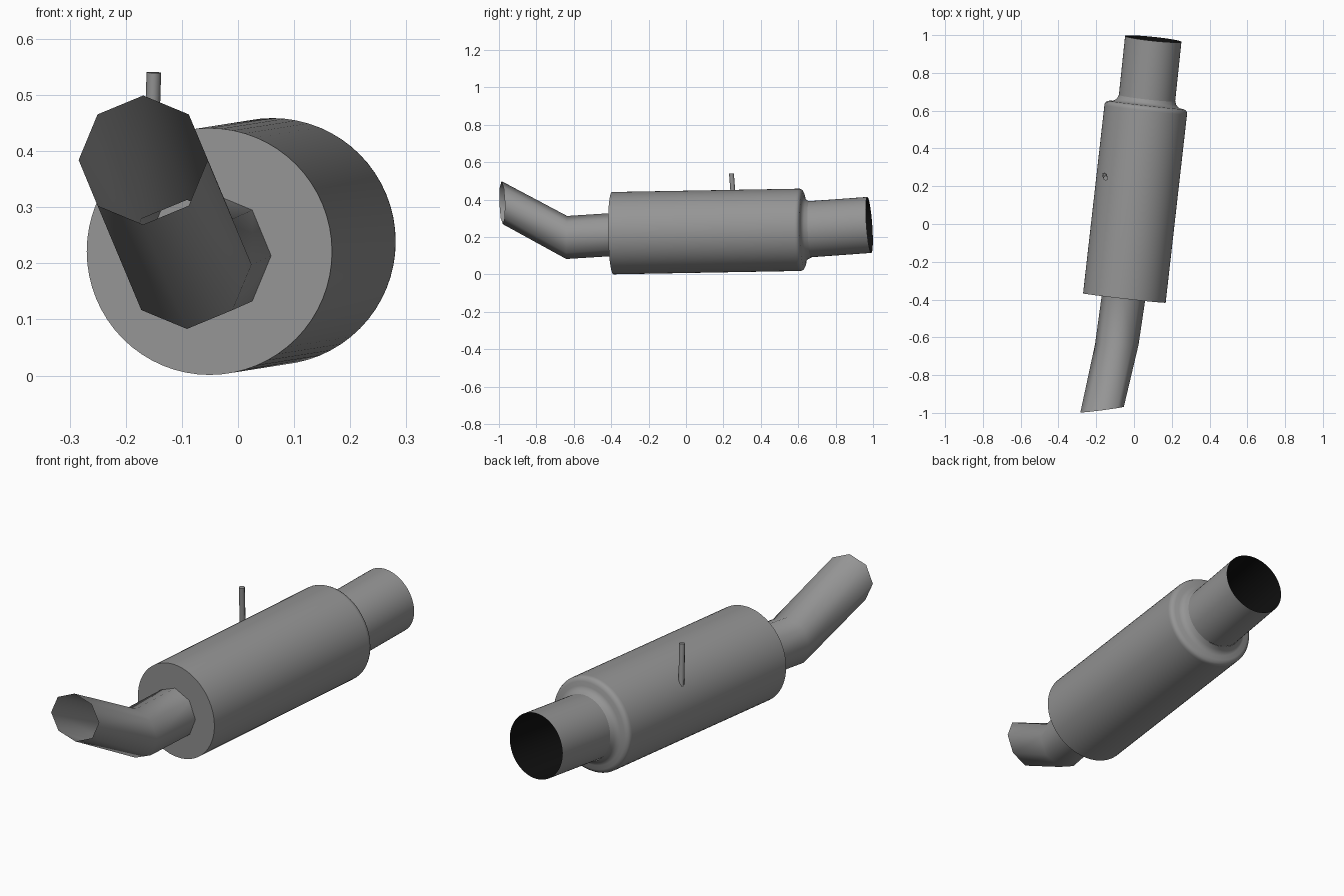
import bpy, bmesh, math
from mathutils import Vector

if "Cube" in bpy.data.objects:
    bpy.data.objects.remove(bpy.data.objects["Cube"])

# dark grey metal and black interior
metal = bpy.data.materials.new("dark_metal")
metal.diffuse_color = (0.3, 0.3, 0.3, 1)
metal.use_nodes = True
metal.node_tree.nodes["Principled BSDF"].inputs["Base Color"].default_value = metal.diffuse_color
black = bpy.data.materials.new("black")
black.diffuse_color = (0.005, 0.005, 0.005, 1)
black.use_nodes = True
black.node_tree.nodes["Principled BSDF"].inputs["Base Color"].default_value = black.diffuse_color


def finish(name, bm, angle=35, mat=metal):
    bmesh.ops.recalc_face_normals(bm, faces=bm.faces[:])
    mesh = bpy.data.meshes.new(name)
    bm.to_mesh(mesh)
    bm.free()
    ob = bpy.data.objects.new(name, mesh)
    bpy.context.collection.objects.link(ob)
    mesh.materials.append(mat)
    bpy.ops.object.select_all(action='DESELECT')
    ob.select_set(True)
    bpy.context.view_layer.objects.active = ob
    bpy.ops.object.shade_smooth_by_angle(angle=math.radians(angle))
    return ob


def loft(bm, rings, cap_start=False, cap_end=False):
    """Skin a list of closed point rings."""
    loops = [[bm.verts.new(p) for p in ring] for ring in rings]
    for a, b in zip(loops, loops[1:]):
        for i in range(len(a)):
            j = (i + 1) % len(a)
            bm.faces.new((a[i], a[j], b[j], b[i]))
    if cap_start:
        bm.faces.new(loops[0])
    if cap_end:
        bm.faces.new(loops[-1])


def circle(center, axis, r, n):
    axis = Vector(axis).normalized()
    u = axis.cross(Vector((0, 0, 1)))
    if u.length < 0.2:
        u = Vector((1, 0, 0)) - axis * axis.x
    u.normalize()
    v = u.cross(axis)
    return [Vector(center) + r * (math.cos(t) * u + math.sin(t) * v)
            for t in (2 * math.pi * i / n for i in range(n))]


def sheared_ring(center, r, n, slope_x, slope_z):
    """Circle in front view whose plane leans in y."""
    ring = []
    for i in range(n):
        x, z = r * math.cos(2 * math.pi * i / n), r * math.sin(2 * math.pi * i / n)
        ring.append(Vector(center) + Vector((x, slope_x * x + slope_z * z, z)))
    return ring


SIDES = 64
front = Vector((-0.051, -0.392, 0.221))
back = Vector((0.063, 0.613, 0.239))
axis = (back - front).normalized()

# muffler can with filleted rear shoulder
bm = bmesh.new()
rings = [circle(front, axis, 0.22, SIDES)]
for d, r in [(-0.01, 0.22), (0, 0.2195), (0.01, 0.214), (0.017, 0.2), (0.019, 0.18),
             (0.025, 0.168), (0.035, 0.158), (0.055, 0.15)]:
    rings.append(circle(back + axis * d, axis, r, SIDES))
loft(bm, rings, cap_start=True)
finish("muffler_body", bm, 40)

# rear pipe, tipped slightly upwards
pipe_start = back + axis * 0.045 + Vector((0, 0, 0.002))
pipe_end = Vector((0.102, 0.98, 0.265))
pipe_axis = pipe_end - pipe_start
bm = bmesh.new()
loft(bm, [circle(pipe_start, pipe_axis, 0.15, SIDES),
          circle(pipe_end, pipe_axis, 0.15, SIDES)])
finish("rear_pipe", bm)

# black lining inside the rear pipe
bm = bmesh.new()
loft(bm, [circle(pipe_end, pipe_axis, 0.149, SIDES),
          circle(pipe_start, pipe_axis, 0.149, SIDES)], cap_end=True)
lining = finish("pipe_lining", bm, 35, black)
lining.data.flip_normals()

# bent eight-sided front pipe
bm = bmesh.new()
loft(bm, [sheared_ring((-0.169, -0.983, 0.384), 0.115, 8, 0.13, -0.03),
          sheared_ring((-0.091, -0.638, 0.198), 0.115, 8, -0.02, 0.02),
          sheared_ring((-0.055, -0.385, 0.214), 0.115, 8, -0.11, -0.02)])
finish("bent_front_pipe", bm, 60)

# thin sensor rod on the side of the can
bottom, top = Vector((-0.156, 0.258, 0.345)), Vector((-0.15, 0.243, 0.54))
bm = bmesh.new()
loft(bm, [circle(bottom, top - bottom, 0.013, 8),
          circle(top, top - bottom, 0.013, 8)], cap_start=True, cap_end=True)
finish("sensor_rod", bm, 50)
